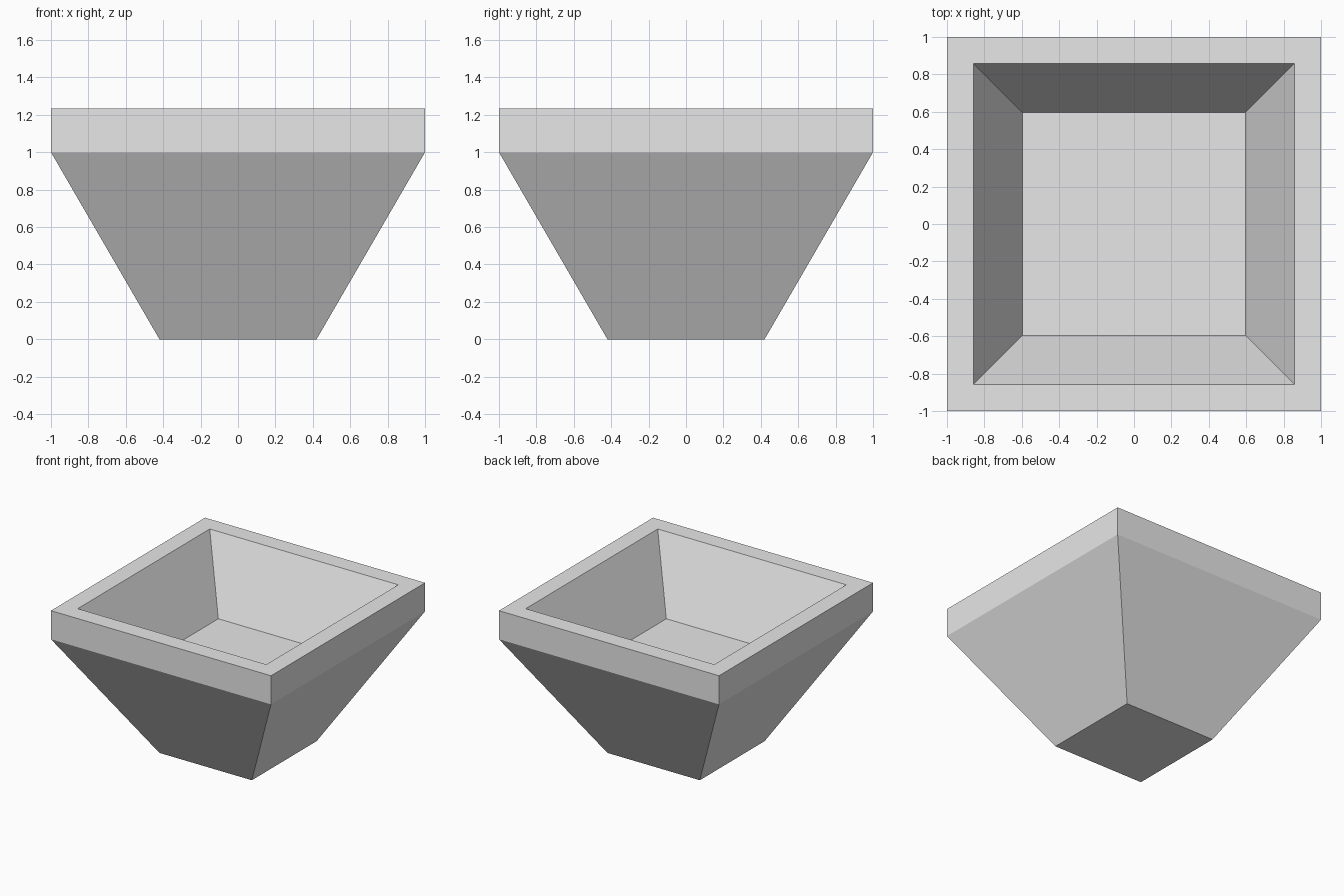
import bpy
import bmesh

# Remove the default cube
cube = bpy.data.objects.get("Cube")
if cube:
    bpy.data.objects.remove(cube, do_unlink=True)

# Plain grey material
GREY = (0.8, 0.8, 0.8, 1.0)
grey = bpy.data.materials.new("plain_grey")
grey.use_nodes = True
grey.diffuse_color = GREY
grey.node_tree.nodes["Principled BSDF"].inputs["Base Color"].default_value = GREY

# Square rings (half width, height) from the foot, over the rim, to the inner floor
PROFILE = [(0.42, 0.0), (1.0, 1.0), (1.0, 1.235), (0.857, 1.235), (0.597, 0.666)]
CORNERS = [(-1, -1), (1, -1), (1, 1), (-1, 1)]


def square_vessel(name, profile, material):
    """Skin a closed solid through a stack of square rings."""
    bm = bmesh.new()
    rings = [[bm.verts.new((sx * w, sy * w, z)) for sx, sy in CORNERS]
             for w, z in profile]
    for lower, upper in zip(rings, rings[1:]):
        for i in range(4):
            j = (i + 1) % 4
            bm.faces.new((lower[i], lower[j], upper[j], upper[i]))
    bm.faces.new(rings[0][::-1])   # underside
    bm.faces.new(rings[-1])        # inner floor
    bmesh.ops.recalc_face_normals(bm, faces=bm.faces)
    mesh = bpy.data.meshes.new(name)
    bm.to_mesh(mesh)
    bm.free()
    mesh.materials.append(material)
    obj = bpy.data.objects.new(name, mesh)
    bpy.context.collection.objects.link(obj)
    return obj


square_vessel("planter_bowl", PROFILE, grey)
